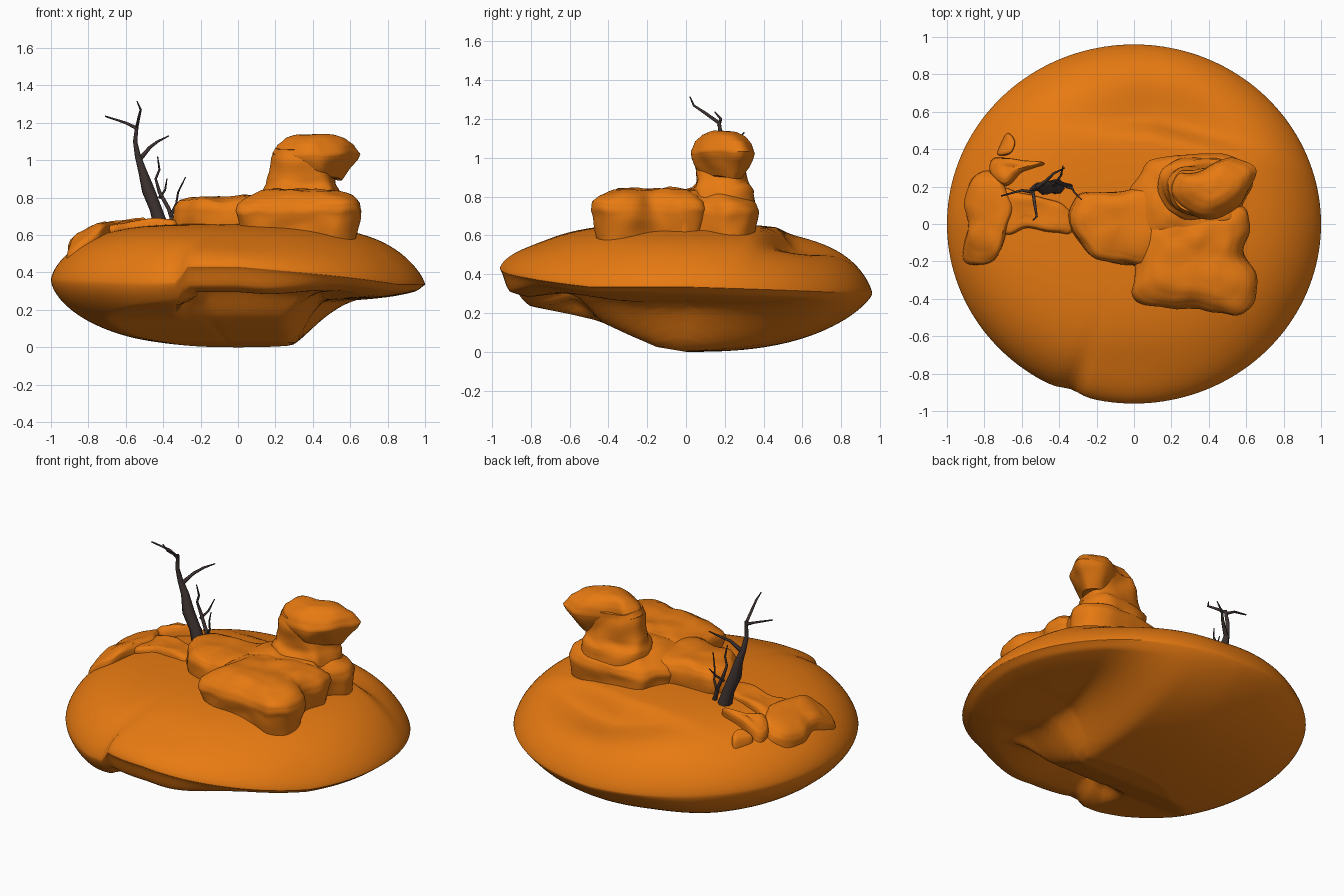
import bpy, bmesh, math
from mathutils import Vector, noise

if "Cube" in bpy.data.objects:
    bpy.data.objects.remove(bpy.data.objects["Cube"])


def material(name, rgb):
    m = bpy.data.materials.new(name)
    m.diffuse_color = (*rgb, 1)
    m.use_nodes = True
    m.node_tree.nodes["Principled BSDF"].inputs["Base Color"].default_value = m.diffuse_color
    return m


ORANGE = material("orange_rock", (0.8, 0.195, 0.006))
BARK = material("dark_bark", (0.05, 0.035, 0.032))


def step(a, b, v):
    t = min(1, max(0, (v - a) / (b - a)))
    return t * t * (3 - 2 * t)


def interp(table, v):
    for (a0, z0), (a1, z1) in zip(table, table[1:]):
        if v <= a1:
            return z0 + (z1 - z0) * max(0, v - a0) / (a1 - a0)
    return table[-1][1]


# rim height by angle in degrees, and lowest underside height by y
RIM = [(-180, .36), (-150, .35), (-120, .34), (-110, .345), (-107, .43), (-90, .43), (-60, .385),
       (-30, .335), (0, .335), (45, .31), (90, .30), (135, .33), (180, .36)]
KEEL = [(-.96, .28), (-.8, .235), (-.6, .195), (-.45, .16), (-.3, .09), (-.15, .025), (0, 0)]


def rim(x, y):
    return interp(RIM, math.degrees(math.atan2(y, x)))


def top_z(x, y):
    r = min(1, math.hypot(x, y / .96))
    left = 1 - step(-.5, .1, x)
    t = step(.72, 1, r)
    zr = rim(x, y) * t + .36 * (1 - t)
    z = zr + (.66 - zr) * (1 - r ** (3.3 + .7 * left)) ** (.7 - .05 * left)
    # gully behind the rocks
    d = y - (.53 - .25 * max(0, x - .1))
    v = math.exp(-((x - .22) / .4) ** 2) * step(-.07, .04, d) * (1 - step(.04, .42, d))
    return z - .11 * v


def bottom_z(x, y):
    r = min(1, math.hypot(x, y / .96))
    zr = rim(x, y)
    left = 1 - step(-.6, -.2, x)
    z = zr - zr * (1 - r ** 2.6) ** (.75 - .15 * left)
    k = step(.95, 1, r)
    z = max(z, interp(KEEL, y) * (1 - k) + z * k)
    # undercut on the front and right, with a thicker lip at the front
    front = (1 - step(-.62, -.42, y)) * step(-.33, -.26, x)
    side = step(.28 + .15 * min(0, y), .48 + .4 * max(0, y), x)
    h = max(side, front)
    edge = step(.5, .9, r) * (1 - step(.95, 1, r))
    lip = .015 + .07 * front * (1 - step(.1, .6, x))
    return z + h * (.72 * (zr - z) - lip * edge)


def finish(ob, mat, angle=50):
    ob.data.materials.append(mat)
    bpy.ops.object.select_all(action='DESELECT')
    ob.select_set(True)
    bpy.context.view_layer.objects.active = ob
    bpy.ops.object.shade_smooth_by_angle(angle=math.radians(angle))


def loft(name, rings, mat):
    bm = bmesh.new()
    vr = [[bm.verts.new(p) for p in ring] for ring in rings]
    for a, b in zip(vr, vr[1:]):
        for i in range(len(a)):
            j = (i + 1) % len(a)
            bm.faces.new((a[i], a[j], b[j], b[i]))
    bmesh.ops.remove_doubles(bm, verts=bm.verts, dist=1e-5)
    bmesh.ops.holes_fill(bm, edges=bm.edges)
    bmesh.ops.recalc_face_normals(bm, faces=bm.faces)
    me = bpy.data.meshes.new(name)
    bm.to_mesh(me)
    bm.free()
    ob = bpy.data.objects.new(name, me)
    bpy.context.collection.objects.link(ob)
    finish(ob, mat)


# lens shaped base
N, R = 160, 40
radii = [math.sin(math.pi / 2 * i / R) for i in range(R + 1)]


def disc(fn, r):
    pts = []
    for i in range(N):
        a = 2 * math.pi * i / N
        nick = 1 - .02 * math.exp(-((math.degrees(a) - 250) / 4) ** 2)
        x, y = r * math.cos(a), .96 * r * math.sin(a)
        pts.append((x * nick, y * nick, fn(x, y)))
    return pts


loft("rock_base", [disc(bottom_z, r) for r in radii] + [disc(top_z, r) for r in radii[-2::-1]], ORANGE)


def smooth_outline(pts, sub=6):
    out, n = [], len(pts)
    for i in range(n):
        p = [Vector(pts[(i + k) % n]) for k in (-1, 0, 1, 2)]
        for s in range(sub):
            t = s / sub
            out.append(.5 * (2 * p[1] + (p[2] - p[0]) * t + (2 * p[0] - 5 * p[1] + 4 * p[2] - p[3]) * t * t
                             + (3 * p[1] - p[0] - 3 * p[2] + p[3]) * t ** 3))
    return out


def boulder(name, outline, levels, centre, drape=False, rough=.018):
    # levels are (z, scale) pairs from bottom to top, rings shrink towards centre
    o, c = smooth_outline(outline), Vector(centre)
    fine = []
    for (z0, s0), (z1, s1) in zip(levels, levels[1:]):
        fine += [(z0 + (z1 - z0) * k / 3, s0 + (s1 - s0) * k / 3) for k in range(3)]
    fine.append(levels[-1])
    rings = []
    for z, s in fine:
        ring = []
        for p in o:
            q = c + (p - c) * s
            v = Vector((q.x, q.y, z + (top_z(q.x, q.y) if drape else 0)))
            ring.append(v + rough * noise.noise_vector(v * 8) * min(1, s * 3))
        rings.append(ring)
    loft(name, rings, ORANGE)


# stacked boulders on the right
boulder("front_boulder", [(0, -.25), (-.01, -.38), (.1, -.44), (.38, -.46), (.55, -.49), (.65, -.42), (.65, -.27),
                          (.59, -.15), (.62, 0), (.57, .1), (.3, .12), (.08, .05), (.03, -.1)],
        [(.55, .88), (.62, .92), (.68, .97), (.73, 1), (.77, .96), (.805, .84), (.835, .62), (.845, .3), (.835, 0)],
        (.33, -.18))
boulder("middle_boulder", [(-.03, .05), (-.02, .17), (.04, .27), (.1, .35), (.3, .37), (.5, .36), (.61, .31),
                           (.63, .2), (.58, .08), (.6, -.05), (.3, -.15), (.05, -.1)],
        [(.55, .94), (.66, .97), (.72, 1), (.76, .94), (.8, .76), (.83, .6), (.84, .4), (.84, 0)], (.31, .12))
boulder("low_boulder", [(-.34, 0), (-.33, .1), (-.25, .17), (-.05, .17), (.1, .2), (.2, 0), (.1, -.22),
                        (-.05, -.21), (-.2, -.19), (-.29, -.09)],
        [(.58, .94), (.68, 1), (.75, .97), (.785, .88), (.8, .65), (.805, 0)], (-.06, 0))

# rock column with overhanging cap
boulder("rock_column", [(.12, .2), (.2, .06), (.36, .02), (.5, .07), (.54, .2), (.52, .31), (.36, .34), (.2, .32)],
        [(.74, 1.06), (.84, 1), (.88, .86), (.94, .79), (1.0, .8), (1.06, .72)], (.37, .18), rough=.025)
boulder("column_cap", [(.18, .17), (.28, .07), (.43, .02), (.55, .09), (.63, .2), (.64, .3), (.53, .36),
                       (.36, .29), (.22, .27)],
        [(.9, .6), (.95, .78), (1.0, .94), (1.03, 1), (1.08, .88), (1.115, .66), (1.135, .38), (1.14, 0)],
        (.41, .19))

# flat slabs on the left
FLAT = [(-.05, 1), (.01, 1), (.035, .97), (.055, .86), (.065, .6), (.06, 0)]
boulder("left_slab", [(-.92, -.17), (-.85, -.21), (-.75, -.19), (-.69, -.07), (-.65, .08), (-.7, .2), (-.76, .28),
                      (-.86, .25), (-.9, .12), (-.88, 0)], FLAT, (-.79, .03), True)
boulder("centre_slab", [(-.78, .1), (-.7, -.05), (-.55, -.02), (-.35, -.05), (-.32, .03), (-.38, .11),
                        (-.52, .15), (-.7, .19)], [(z * .6, s) for z, s in FLAT], (-.58, .06), True)
boulder("thin_ledge", [(-.77, .27), (-.7, .2), (-.58, .29), (-.48, .33), (-.6, .35), (-.75, .35)],
        FLAT, (-.67, .3), True)
boulder("small_ledge", [(-.73, .37), (-.66, .38), (-.64, .44), (-.67, .48), (-.7, .44)],
        [(z * .7, s) for z, s in FLAT], (-.68, .42), True)

# dead tree: points are x, y, z, radius
LIMBS = [
    [(-.41, .2, .64, .042), (-.44, .2, .74, .034), (-.48, .19, .84, .036), (-.51, .2, .94, .024),
     (-.535, .19, 1.02, .017), (-.55, .18, 1.1, .012), (-.54, .17, 1.19, .009)],
    [(-.54, .17, 1.17, .01), (-.6, .18, 1.2, .007), (-.71, .15, 1.235, .004)],
    [(-.54, .17, 1.18, .009), (-.53, .1, 1.23, .008), (-.52, .04, 1.27, .006), (-.54, .02, 1.315, .003)],
    [(-.53, .19, 1.0, .014), (-.47, .23, 1.07, .009), (-.43, .27, 1.1, .007), (-.37, .3, 1.13, .003)],
    [(-.34, .2, .65, .014), (-.37, .21, .74, .011), (-.42, .23, .83, .01), (-.44, .22, .9, .007),
     (-.42, .21, .95, .006), (-.43, .2, 1.02, .003)],
    [(-.36, .2, .7, .009), (-.33, .19, .77, .006), (-.32, .17, .83, .005), (-.28, .13, .91, .003)],
    [(-.42, .22, .8, .008), (-.39, .26, .84, .006), (-.38, .31, .9, .003)],
]
bm = bmesh.new()
SIDES = 8
for limb in LIMBS:
    rings = []
    for i, (x, y, z, r) in enumerate(limb):
        a, b = limb[max(0, i - 1)], limb[min(len(limb) - 1, i + 1)]
        d = Vector([b[k] - a[k] for k in range(3)]).normalized()
        u = d.cross(Vector((.3, 1, .1))).normalized()
        w = d.cross(u)
        rings.append([bm.verts.new(Vector((x, y, z)) + r * (u * math.cos(t) + w * math.sin(t)))
                      for t in (2 * math.pi * k / SIDES for k in range(SIDES))])
    for a, b in zip(rings, rings[1:]):
        for k in range(SIDES):
            bm.faces.new((a[k], a[(k + 1) % SIDES], b[(k + 1) % SIDES], b[k]))
    bm.faces.new(rings[0])
    bm.faces.new(rings[-1])
bmesh.ops.recalc_face_normals(bm, faces=bm.faces)
mesh = bpy.data.meshes.new("dead_tree")
bm.to_mesh(mesh)
bm.free()
tree = bpy.data.objects.new("dead_tree", mesh)
bpy.context.collection.objects.link(tree)
finish(tree, BARK)
